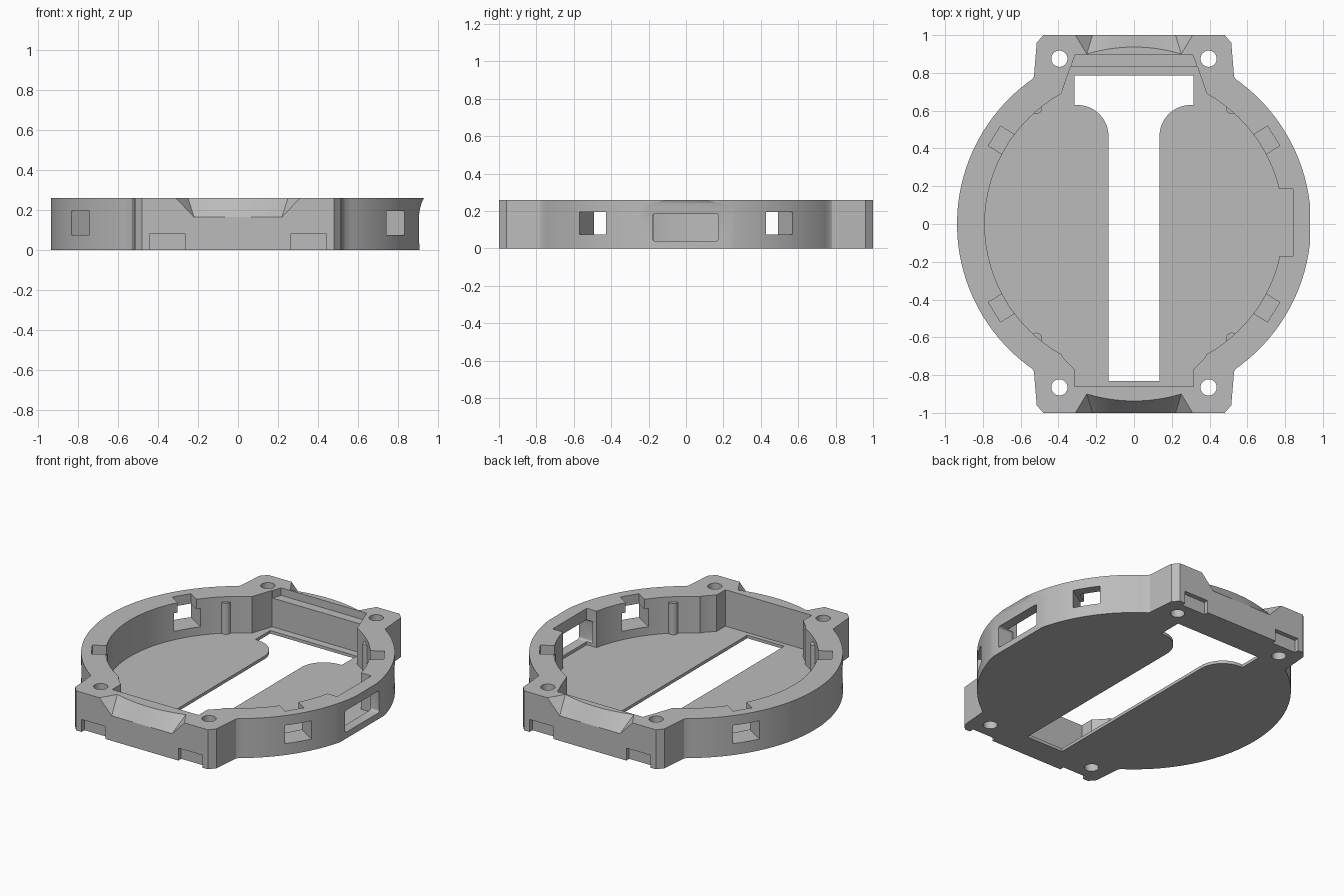
import bpy, bmesh, math
from mathutils import Vector

cube = bpy.data.objects.get("Cube")
if cube:
    bpy.data.objects.remove(cube, do_unlink=True)

HEIGHT, FLOOR = 0.26, 0.02

grey = bpy.data.materials.new("light_grey")
grey.use_nodes = True
grey.diffuse_color = (0.5, 0.5, 0.5, 1)
grey.node_tree.nodes["Principled BSDF"].inputs["Base Color"].default_value = (0.5, 0.5, 0.5, 1)


def finish(name, bm):
    bmesh.ops.recalc_face_normals(bm, faces=bm.faces)
    mesh = bpy.data.meshes.new(name)
    bm.to_mesh(mesh)
    bm.free()
    mesh.materials.append(grey)
    ob = bpy.data.objects.new(name, mesh)
    bpy.context.collection.objects.link(ob)
    return ob


def loft(name, sections):
    """Closed solid through a list of matching point loops."""
    bm = bmesh.new()
    loops = [[bm.verts.new(p) for p in s] for s in sections]
    n = len(loops[0])
    for a, b in zip(loops, loops[1:]):
        for i in range(n):
            j = (i + 1) % n
            bm.faces.new((a[i], a[j], b[j], b[i]))
    bm.faces.new(loops[0][::-1])
    bm.faces.new(loops[-1])
    return finish(name, bm)


def prism(name, pts, z0, z1):
    return loft(name, [[(x, y, z) for x, y in pts] for z in (z0, z1)])


def box(name, x0, x1, y0, y1, z0, z1, angle=0):
    c, s = math.cos(angle), math.sin(angle)
    pts = [(x0, y0), (x1, y0), (x1, y1), (x0, y1)]
    return prism(name, [(x * c - y * s, x * s + y * c) for x, y in pts], z0, z1)


def arc(r, a0, a1, n, cx=0, cy=0):
    angles = [math.radians(a0 + (a1 - a0) * i / n) for i in range(n + 1)]
    return [(cx + r * math.cos(a), cy + r * math.sin(a)) for a in angles]


def mirrored(half):
    """Complete a right-hand outline running from front to back."""
    return half + [(-x, y) for x, y in reversed(half)]


def cut(target, cutter):
    mod = target.modifiers.new("cut", "BOOLEAN")
    mod.operation = "DIFFERENCE"
    mod.solver = "EXACT"
    mod.object = cutter
    bpy.context.view_layer.update()
    mesh = bpy.data.meshes.new_from_object(
        target.evaluated_get(bpy.context.evaluated_depsgraph_get()))
    target.modifiers.remove(mod)
    target.data = mesh
    bpy.data.objects.remove(cutter, do_unlink=True)


# Housing: round body with squared ears at front and back
ear = [(0.53, 0.78), (0.515, 0.96), (0.48, 1.0)]
outline = mirrored([(x, -y) for x, y in reversed(ear)]
                   + arc(0.937, -55, 55, 48) + ear)
housing = prism("housing", outline, 0, HEIGHT)

# Main cavity, with a step high on the back wall
front_half = [(0.315, -0.86), (0.315, -0.77), (0.375, -0.71)] + arc(0.79, -61, 61, 48)
cut(housing, prism("cavity", mirrored(front_half + [(0.38, 0.705), (0.335, 0.835)]), FLOOR, 0.4))
cut(housing, prism("back_ledge", mirrored([(0.345, 0.8), (0.312, 0.895)]), 0.21, 0.4))

# Floor slot that widens at the back
slot = [(0.135, -0.83)] + arc(0.165, 180, 90, 12, 0.3, 0.465) + [(0.315, 0.63), (0.315, 0.785)]
cut(housing, prism("floor_slot", mirrored(slot), -0.1, 0.1))

# Screw holes and shallow feet recesses in the ears
for sx in (-1, 1):
    for y in (-0.865, 0.875):
        cut(housing, prism("screw_hole", arc(0.043, 0, 348.75, 31, sx * 0.395, y), -0.1, 0.4))
    for sy in (-1, 1):
        xs = sorted((sx * 0.265, sx * 0.44))
        ys = sorted((sy * 0.97, sy * 1.1))
        cut(housing, box("ear_recess", *xs, *ys, -0.1, 0.082))

# Four angled side windows, each with a notch open to the rim
for a in (32.3, 147.7, 212.3, 327.7):
    a = math.radians(a)
    cut(housing, box("side_window", 0.7, 1.1, -0.085, 0.085, 0.075, 0.195, a))
    cut(housing, box("rim_notch", 0.7, 0.874, -0.061, 0.061, 0.075, 0.4, a))

# Connector port: flared outer flat, inner pocket, window
flare = [(0.912, -0.1), (0.906, 0.06), (0.905, 0.17), (0.911, 0.21),
         (0.92, 0.24), (0.937, 0.27), (1.1, 0.27), (1.1, -0.1)]
cut(housing, loft("port_flat", [[(x, y, z) for x, z in flare] for y in (-0.3, 0.3)]))
cut(housing, box("port_pocket", 0.7, 0.843, -0.17, 0.185, FLOOR, 0.4))
corners = [(0.16, 0.17, 0), (-0.165, 0.17, 90), (-0.165, 0.055, 180), (0.16, 0.055, 270)]
window = [p for y, z, a in corners for p in arc(0.015, a, a + 90, 4, y, z)]
cut(housing, loft("port_window", [[(x, y, z) for y, z in window] for x in (0.8, 1.1)]))

# Sloped curved scoops in the top edge at front and back
for sy in (-1, 1):
    sections = []
    up, out = Vector((0.09, 0, 0.095)), Vector((0.06, 0.1, 0))
    low = Vector((0.22, 1.0, 0.165))
    for i in range(17):
        t = i / 8 - 1
        bulge = Vector((0, 0.037 * (1 - t * t), 0))
        high = low + up - out
        loop = [low, high + bulge, high + up + bulge, low + out + up * 2, low + out]
        sections.append([(p.x * t, p.y * sy, p.z) for p in loop])
    # The middle section has no width of its own, so only its x is zero
    cut(housing, loft("scoop", sections))

# Posts against the inner wall
posts = []
for sx in (-1, 1):
    for y in (-0.605, 0.612):
        posts.append(prism("post", arc(0.03, 0, 337.5, 15, sx * 0.517, y), 0.01, 0.225))

for ob in [housing] + posts:
    bpy.ops.object.select_all(action="DESELECT")
    ob.select_set(True)
    bpy.context.view_layer.objects.active = ob
    bpy.ops.object.shade_smooth_by_angle(angle=math.radians(25))
